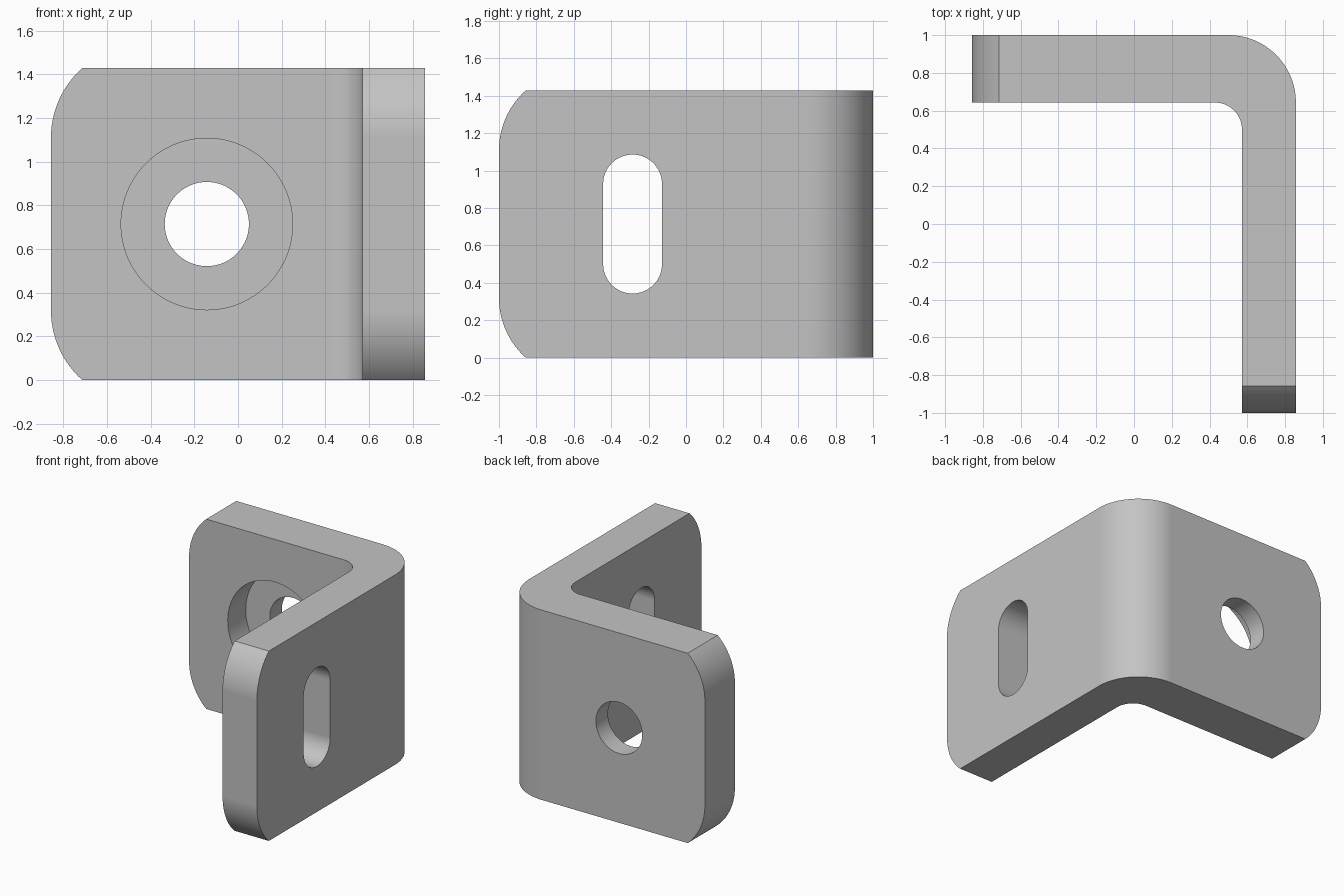
import bpy
from math import cos, sin, pi, radians
from mathutils import Vector
import bmesh

if "Cube" in bpy.data.objects:
    bpy.data.objects.remove(bpy.data.objects["Cube"], do_unlink=True)

U = 1 / 70                      # one design millimetre
HX, HY, H = 60 * U, 70 * U, 100 * U
MID = H / 2
SEG = 32                        # segments per quarter circle


def arc(cx, cy, r, start, end):
    n = max(2, round(abs(end - start) / 90 * SEG))
    angles = [radians(start + (end - start) * i / n) for i in range(n + 1)]
    return [(cx + r * cos(a), cy + r * sin(a)) for a in angles]


def circle(cx, cy, r):
    return arc(cx, cy, r, 0, 360)[:-1]


def prism(name, outline, axis, lo, hi):
    """Extrude a 2D outline along one axis, from lo to hi."""
    place = {"X": lambda a, b, t: (t, a, b),
             "Y": lambda a, b, t: (a, t, b),
             "Z": lambda a, b, t: (a, b, t)}[axis]
    bm = bmesh.new()
    face = bm.faces.new([bm.verts.new(place(a, b, lo)) for a, b in outline])
    grown = bmesh.ops.extrude_face_region(bm, geom=[face])["geom"]
    verts = [g for g in grown if isinstance(g, bmesh.types.BMVert)]
    bmesh.ops.translate(bm, verts=verts, vec=Vector(place(0, 0, hi - lo)))
    bmesh.ops.recalc_face_normals(bm, faces=bm.faces)
    mesh = bpy.data.meshes.new(name)
    bm.to_mesh(mesh)
    bm.free()
    obj = bpy.data.objects.new(name, mesh)
    bpy.context.collection.objects.link(obj)
    return obj


def cut(target, tool, operation="DIFFERENCE"):
    tool.hide_render = True
    mod = target.modifiers.new(tool.name, "BOOLEAN")
    mod.operation, mod.solver, mod.object = operation, "EXACT", tool
    bpy.context.view_layer.objects.active = target
    bpy.ops.object.modifier_apply(modifier=mod.name)
    bpy.data.objects.remove(tool, do_unlink=True)


def end_mask(edge, far):
    """Plate outline whose two corners at the free edge are rounded."""
    r = 30 * U
    reach = MID - (r * r - (20 * U) ** 2) ** 0.5
    return ([(far, MID - reach - r), (far, MID + reach + r)]
            + arc(edge + r, MID + reach, r, 90, 180)
            + arc(edge + r, MID - reach, r, 180, 270))


# Bent body: thick back plate and thinner side plate, legs overlong for trimming
back_inner, side_inner = HY - 25 * U, HX - 20 * U
outer, inner = 25 * U, 10 * U
profile = ([(-HX - 0.2, HY)]
           + arc(HX - outer, HY - outer, outer, 90, 0)
           + [(HX, -HY - 0.2), (side_inner, -HY - 0.2)]
           + arc(side_inner - inner, back_inner - inner, inner, 0, 90)
           + [(-HX - 0.2, back_inner)])
bracket = prism("angle_bracket", profile, "Z", 0, H)

# Rounded free ends
cut(bracket, prism("back_plate_trim", end_mask(-HX, 1.5), "Y", -2, 2), "INTERSECT")
cut(bracket, prism("side_plate_trim", end_mask(-HY, 1.5), "X", -2, 2), "INTERSECT")

# Counterbored hole in the back plate
hole_x = -10 * U
cut(bracket, prism("counterbore", circle(hole_x, MID, 27.5 * U), "Y",
                   back_inner - 0.1, back_inner + 15 * U))
cut(bracket, prism("through_hole", circle(hole_x, MID, 13.5 * U), "Y",
                   back_inner, HY + 0.1))

# Upright slot in the side plate
slot_y, slot_r, slot_half = -20 * U, 11 * U, 15 * U
slot = (arc(slot_y, MID + slot_half, slot_r, 0, 180)
        + arc(slot_y, MID - slot_half, slot_r, 180, 360))
cut(bracket, prism("slot", slot, "X", side_inner - 0.1, HX + 0.1))

# Plain grey metal
grey = bpy.data.materials.new("grey_metal")
grey.use_nodes = True
colour = (0.55, 0.55, 0.55, 1)
grey.diffuse_color = colour
grey.node_tree.nodes["Principled BSDF"].inputs["Base Color"].default_value = colour
bracket.data.materials.clear()
bracket.data.materials.append(grey)

# Smooth bends and bores, crisp edges, flat faces kept flat
bpy.ops.object.select_all(action="DESELECT")
bracket.select_set(True)
bpy.context.view_layer.objects.active = bracket
bpy.ops.object.shade_smooth_by_angle(angle=radians(30))
weighted = bracket.modifiers.new("weighted_normals", "WEIGHTED_NORMAL")
weighted.keep_sharp = True
